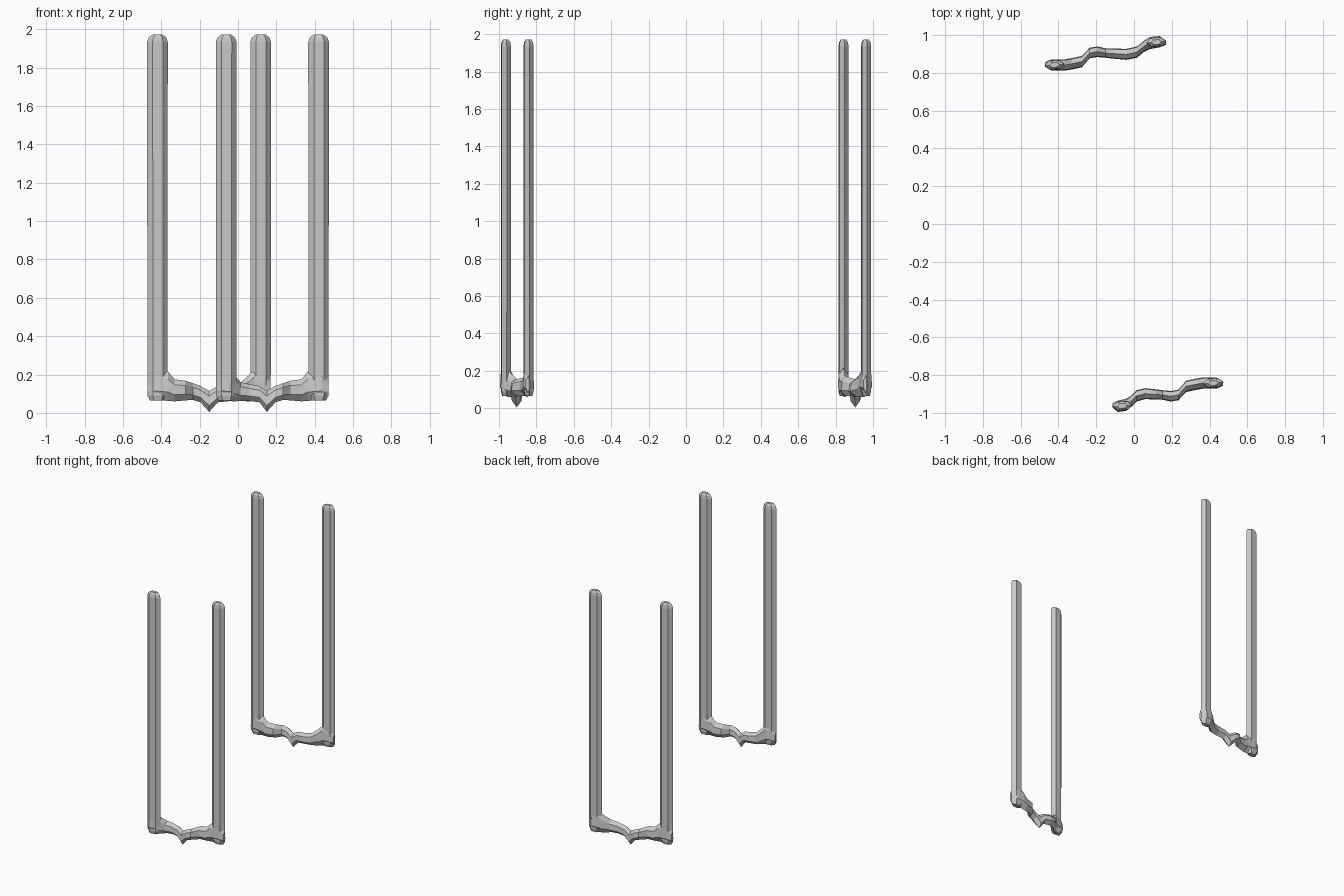
import bpy, bmesh, math
from mathutils import Vector

if "Cube" in bpy.data.objects:
    bpy.data.objects.remove(bpy.data.objects["Cube"])

SPIKE_X, SPIKE_Y = -0.15, 0.90     # middle of the rear fork's cross bar


def loft(bm, rings):
    """Skin a list of equal-sized point rings and close both ends."""
    loops = [[bm.verts.new(p) for p in ring] for ring in rings]
    n = len(loops[0])
    for a, b in zip(loops, loops[1:]):
        for i in range(n):
            j = (i + 1) % n
            bm.faces.new((a[i], a[j], b[j], b[i]))
    bm.faces.new(loops[0][::-1])
    bm.faces.new(loops[-1])
    bmesh.ops.recalc_face_normals(bm, faces=bm.faces)


def make(name, rings):
    bm = bmesh.new()
    loft(bm, rings)
    mesh = bpy.data.meshes.new(name)
    bm.to_mesh(mesh)
    bm.free()
    ob = bpy.data.objects.new(name, mesh)
    bpy.context.collection.objects.link(ob)
    return ob


def post_rings(u, y):
    # flattened hexagon, pointed at both ends, slightly turned
    section = [(-.054, 0), (-.027, -.025), (.027, -.025),
               (.054, 0), (.027, .025), (-.027, .025)]
    c, s = math.cos(math.radians(5)), math.sin(math.radians(5))
    levels = [(.065, .72), (.09, .98), (1.935, 1), (1.958, .85), (1.972, .5)]
    return [[Vector((u + k * (px * c - py * s), y + k * (px * s + py * c), z))
             for px, py in section] for z, k in levels]


# cross bar stations: distance from spike, y offset, bottom, top, half thickness
BAR = [(-.322, -.055, .085, .17, .012), (-.285, -.058, .065, .23, .030),
       (-.215, -.058, .063, .215, .030), (-.180, -.052, .060, .175, .030),
       (-.125, -.040, .065, .168, .030), (-.085, .005, .068, .155, .028),
       (-.045, .012, .055, .140, .028), (0, .005, .005, .115, .025),
       (.045, .002, .055, .140, .027), (.110, -.002, .062, .150, .029),
       (.165, .010, .062, .160, .030), (.205, .042, .060, .195, .030),
       (.235, .058, .062, .23, .032), (.285, .065, .068, .22, .030),
       (.319, .060, .085, .17, .012)]


def bar_rings(squash):
    rings = []
    for u, v, lo, hi, t in BAR:
        h = hi - lo
        x = u * squash if u > 0 else u
        rings.append([Vector((x, v, lo)), Vector((x, v + t, lo + .3 * h)),
                      Vector((x, v + .85 * t, lo + .75 * h)), Vector((x, v, hi)),
                      Vector((x, v - .85 * t, lo + .75 * h)),
                      Vector((x, v - t, lo + .3 * h))])
    return rings


def fork(name, turned, squash):
    """One U-shaped fork; the front one is the rear one turned half way round."""
    sign = -1 if turned else 1
    parts = {"cross_bar": bar_rings(squash),
             "outer_post": post_rings(-.270, -.058),
             "inner_post": post_rings(.322 * squash - .054, .063)}
    objs = {}
    for part, rings in parts.items():
        placed = [[Vector((sign * (SPIKE_X + p.x), sign * (SPIKE_Y + p.y), p.z))
                   for p in ring] for ring in rings]
        objs[part] = make(f"{name}_{part}", placed)
    return objs


fork("rear_fork", False, 1.0)
fork("front_fork", True, 0.825)
